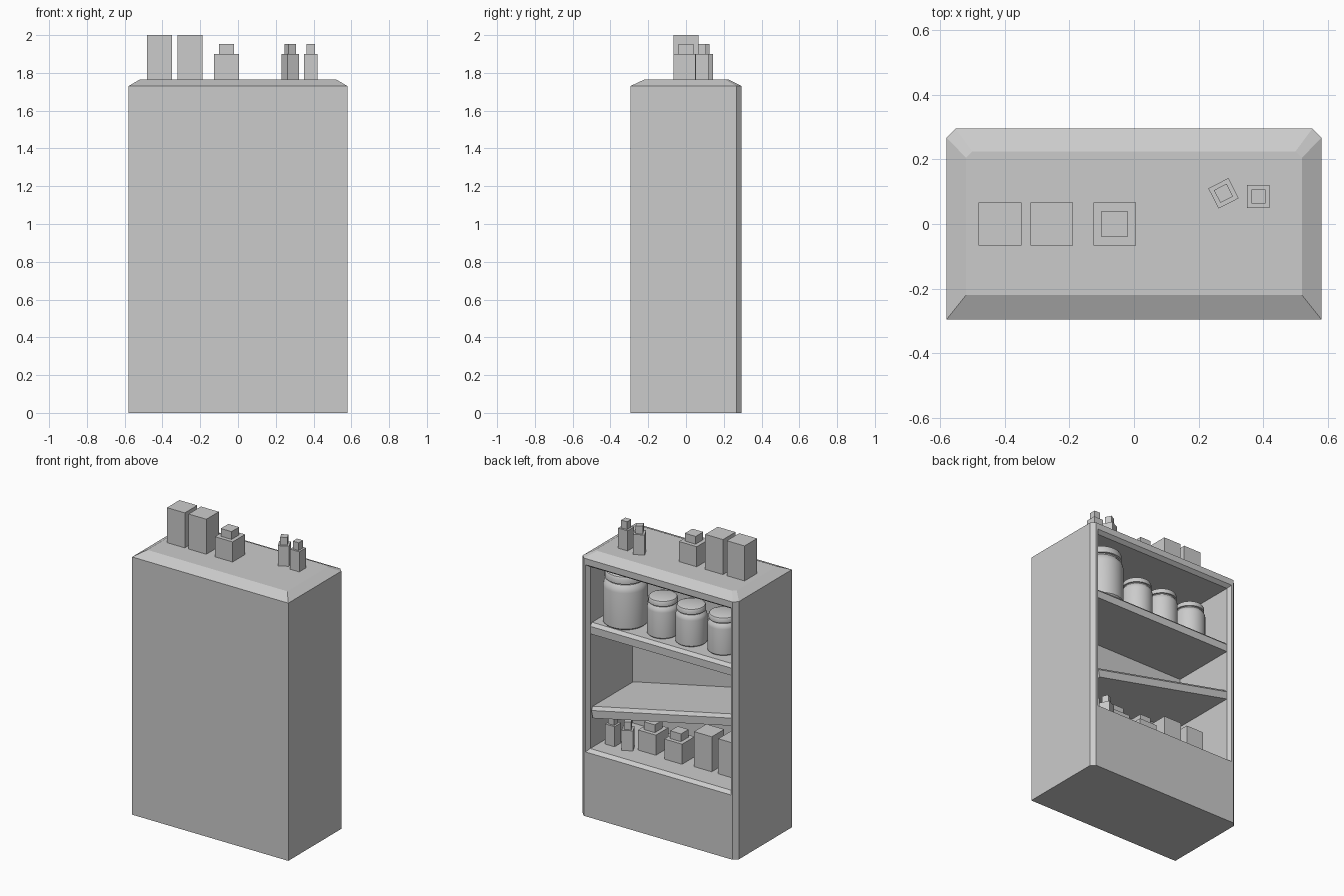
import bpy, bmesh, math
from mathutils import Matrix

cube = bpy.data.objects.get("Cube")
if cube:
    bpy.data.objects.remove(cube, do_unlink=True)

GREY = (0.6, 0.6, 0.6, 1)
mat = bpy.data.materials.new("plain grey")
mat.use_nodes = True
mat.diffuse_color = GREY
mat.node_tree.nodes["Principled BSDF"].inputs["Base Color"].default_value = GREY


def loft(name, rings):
    """Join equal-sized rings of points into a closed solid."""
    bm = bmesh.new()
    loops = [[bm.verts.new(p) for p in ring] for ring in rings]
    n = len(loops[0])
    for a, b in zip(loops, loops[1:]):
        for i in range(n):
            j = (i + 1) % n
            bm.faces.new((a[i], a[j], b[j], b[i]))
    bm.faces.new(loops[0])
    bm.faces.new(loops[-1])
    bmesh.ops.recalc_face_normals(bm, faces=bm.faces)
    mesh = bpy.data.meshes.new(name)
    bm.to_mesh(mesh)
    bm.free()
    mesh.materials.append(mat)
    obj = bpy.data.objects.new(name, mesh)
    bpy.context.collection.objects.link(obj)
    return obj


def square(half, z):
    return [(-half, -half, z), (half, -half, z), (half, half, z), (-half, half, z)]


def activate(obj):
    bpy.ops.object.select_all(action='DESELECT')
    obj.select_set(True)
    bpy.context.view_layer.objects.active = obj


# Cabinet carcass: chamfered rear corners and a sloped top rim
def footprint(w, front, back, cut, z):
    return [(-w, front, z), (w, front, z), (w, back - cut, z),
            (w - cut, back, z), (-w + cut, back, z), (-w, back - cut, z)]


cabinet = loft("cabinet", [
    footprint(0.58, -0.295, 0.295, 0.028, 0),
    footprint(0.58, -0.295, 0.295, 0.028, 1.73),
    footprint(0.52, -0.22, 0.225, 0.02, 1.765)])


# Hollow out the cabinet, with a bevelled lip around the opening
def opening(y, w, low, high):
    return [(-w, y, low), (w, y, low), (w, y, high), (-w, y, high)]


cutter = loft("cavity_cutter", [
    opening(-0.18, 0.522, 0.45, 1.67),
    opening(0.27, 0.522, 0.45, 1.67),
    opening(0.30, 0.543, 0.428, 1.692)])
cutter.hide_render = True
boolean = cabinet.modifiers.new("cavity", 'BOOLEAN')
boolean.object = cutter
boolean.solver = 'EXACT'
activate(cabinet)
bpy.ops.object.modifier_apply(modifier=boolean.name)
bpy.data.objects.remove(cutter, do_unlink=True)


# Shelves: one level, one that has slipped
def shelf(name, z_top, tilt):
    profile = [(-0.19, -0.07), (0.27, -0.07), (0.27, -0.02), (0.25, 0), (-0.19, 0)]
    obj = loft(name, [[(x, y, z) for y, z in profile] for x in (-0.53, 0.53)])
    obj.matrix_world = Matrix.Translation((0, 0, z_top)) @ Matrix.Rotation(tilt, 4, 'Y')


SHELF = 1.29
shelf("upper_shelf", SHELF, 0)
shelf("slipped_shelf", 0.84, math.radians(12.3))


# Square cartons and square bottles with a stopper
def carton(name, x, y, z):
    loft(name, [square(0.066, 0), square(0.066, 0.235)]).location = (x, y, z)


def bottle(name, x, y, z, half, neck, top, turn=0):
    body = loft(name, [square(half, 0), square(half, 0.135),
                       square(neck, 0.135), square(neck, top)])
    body.location = (x, y, z)
    body.rotation_euler.z = math.radians(turn)


def group(place, z, cartons, wide, small):
    for i, (x, y) in enumerate(cartons):
        carton(f"{place}_carton_{i + 1}", x, y, z)
    for i, (x, y) in enumerate(wide):
        bottle(f"{place}_wide_bottle_{i + 1}", x, y, z, 0.066, 0.04, 0.187)
    for i, (x, y) in enumerate(small):
        bottle(f"{place}_small_bottle_{i + 1}", x, y, z, 0.035, 0.022, 0.187, 27 * i)


group("top", 1.765, [(-0.415, 0), (-0.255, 0)], [(-0.06, 0)],
      [(0.385, 0.085), (0.277, 0.095)])
group("lower", 0.45, [(-0.39, 0.055), (-0.21, 0.055)], [(0.205, 0.055), (0, 0.07)],
      [(0.45, 0.13), (0.335, 0.135)])

# Round jars with domed lids
JAR = [(0.128, 0), (0.138, 0.01), (0.138, 0.25), (0.132, 0.275), (0.115, 0.295),
       (0.115, 0.303), (0.127, 0.305), (0.127, 0.338), (0.12, 0.35), (0.09, 0.36)]
SIDES = 32
for name, x, y, size in (("large_jar", 0.365, 0.12, 1), ("small_jar_1", 0.083, 0.125, 0.71),
                         ("small_jar_2", -0.124, 0.12, 0.71), ("small_jar_3", -0.355, 0.11, 0.71)):
    jar = loft(name, [[(r * math.cos(math.tau * i / SIDES), r * math.sin(math.tau * i / SIDES), z)
                       for i in range(SIDES)] for r, z in JAR])
    jar.location = (x, y, SHELF)
    jar.scale = (size, size, size)
    activate(jar)
    bpy.ops.object.shade_smooth_by_angle(angle=math.radians(40))
